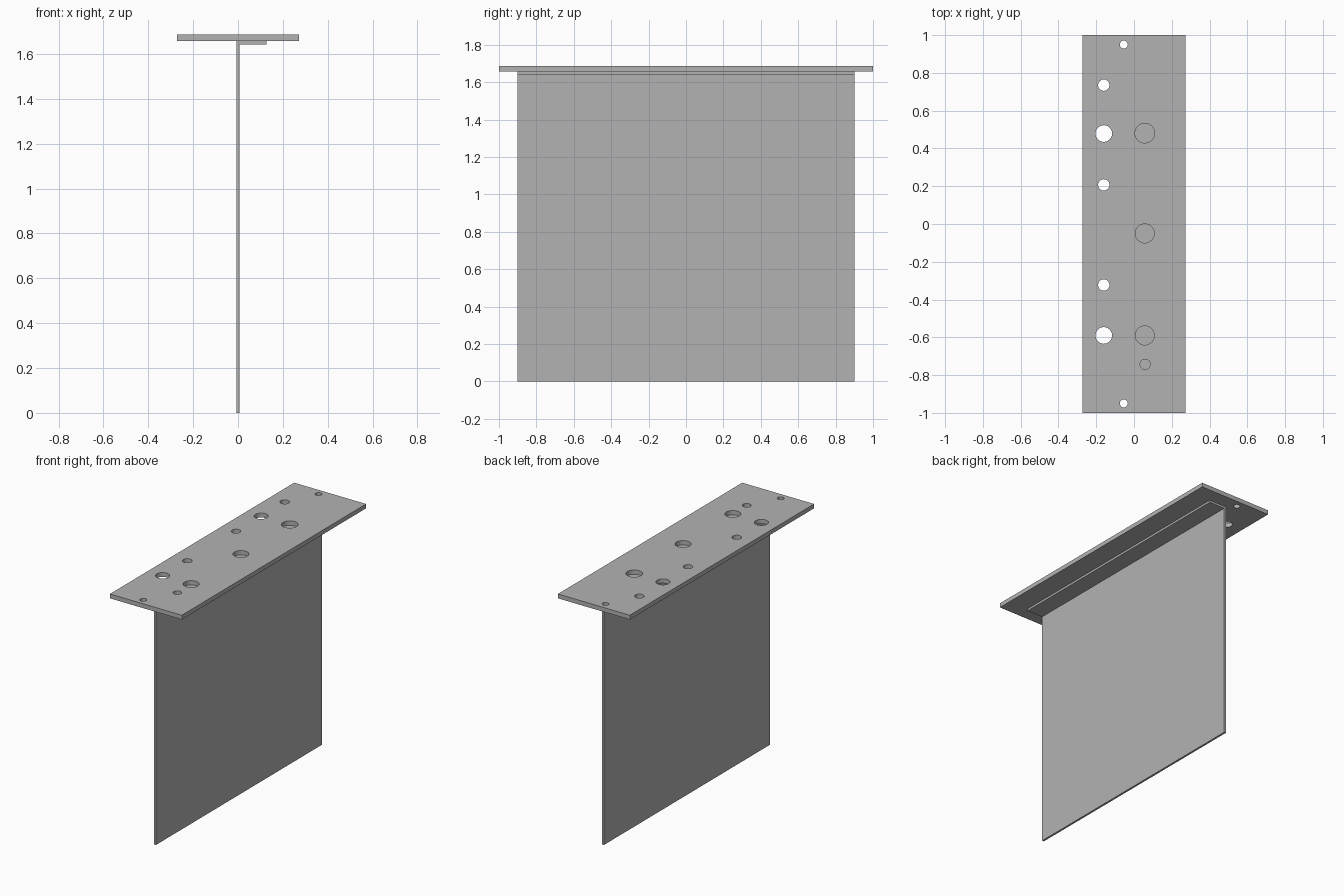
import bpy
import bmesh
from mathutils import Matrix, Vector

cube = bpy.data.objects.get("Cube")
if cube:
    bpy.data.objects.remove(cube, do_unlink=True)

# Single plain grey metal
metal = bpy.data.materials.new("grey metal")
metal.use_nodes = True
GREY = (0.45, 0.45, 0.45, 1)
metal.diffuse_color = GREY
metal.node_tree.nodes["Principled BSDF"].inputs["Base Color"].default_value = GREY


def finish(name, bm):
    mesh = bpy.data.meshes.new(name)
    bmesh.ops.recalc_face_normals(bm, faces=bm.faces)
    bm.to_mesh(mesh)
    bm.free()
    mesh.materials.append(metal)
    obj = bpy.data.objects.new(name, mesh)
    bpy.context.collection.objects.link(obj)
    return obj


def box(name, low, high):
    low, high = Vector(low), Vector(high)
    bm = bmesh.new()
    place = Matrix.Translation((low + high) / 2) @ Matrix.Diagonal((high - low).to_4d())
    bmesh.ops.create_cube(bm, size=1, matrix=place)
    return finish(name, bm)


TOP, SEAT = 1.687, 1.657
HALF_WEB, HALF_LENGTH = 0.007, 0.9

# Drilled top plate
plate = box("top_plate", (-0.273, -1, SEAT), (0.273, 1, TOP))

# Hole centres and radii: x, y, radius
holes = [
    (-0.054, 0.95, 0.021), (-0.054, -0.95, 0.021),
    (-0.16, 0.735, 0.03), (-0.16, 0.207, 0.03), (-0.16, -0.323, 0.03),
    (-0.16, 0.479, 0.044), (-0.16, -0.59, 0.044),
    (0.057, 0.481, 0.052), (0.057, -0.05, 0.05), (0.057, -0.59, 0.05),
    (0.059, -0.743, 0.027),
]
bm = bmesh.new()
for x, y, radius in holes:
    bmesh.ops.create_cone(bm, cap_ends=True, segments=40, radius1=radius, radius2=radius,
                          depth=0.2, matrix=Matrix.Translation((x, y, TOP)))
cutter = finish("hole_cutter", bm)
cutter.hide_render = True
cutter.hide_set(True)
cut = plate.modifiers.new("holes", "BOOLEAN")
cut.operation = "DIFFERENCE"
cut.solver = "EXACT"
cut.object = cutter

# Thin sheet folded into an inverted L: flange under the plate, tall web below
profile = [(-HALF_WEB, 0), (HALF_WEB, 0), (HALF_WEB, 1.642), (0.127, 1.642),
           (0.127, SEAT), (-HALF_WEB, SEAT)]
bm = bmesh.new()
end = bm.faces.new([bm.verts.new((x, -HALF_LENGTH, z)) for x, z in profile])
grown = bmesh.ops.extrude_face_region(bm, geom=[end], use_keep_orig=True)["geom"]
bmesh.ops.translate(bm, vec=(0, 2 * HALF_LENGTH, 0),
                    verts=[v for v in grown if isinstance(v, bmesh.types.BMVert)])
finish("folded_sheet", bm)
